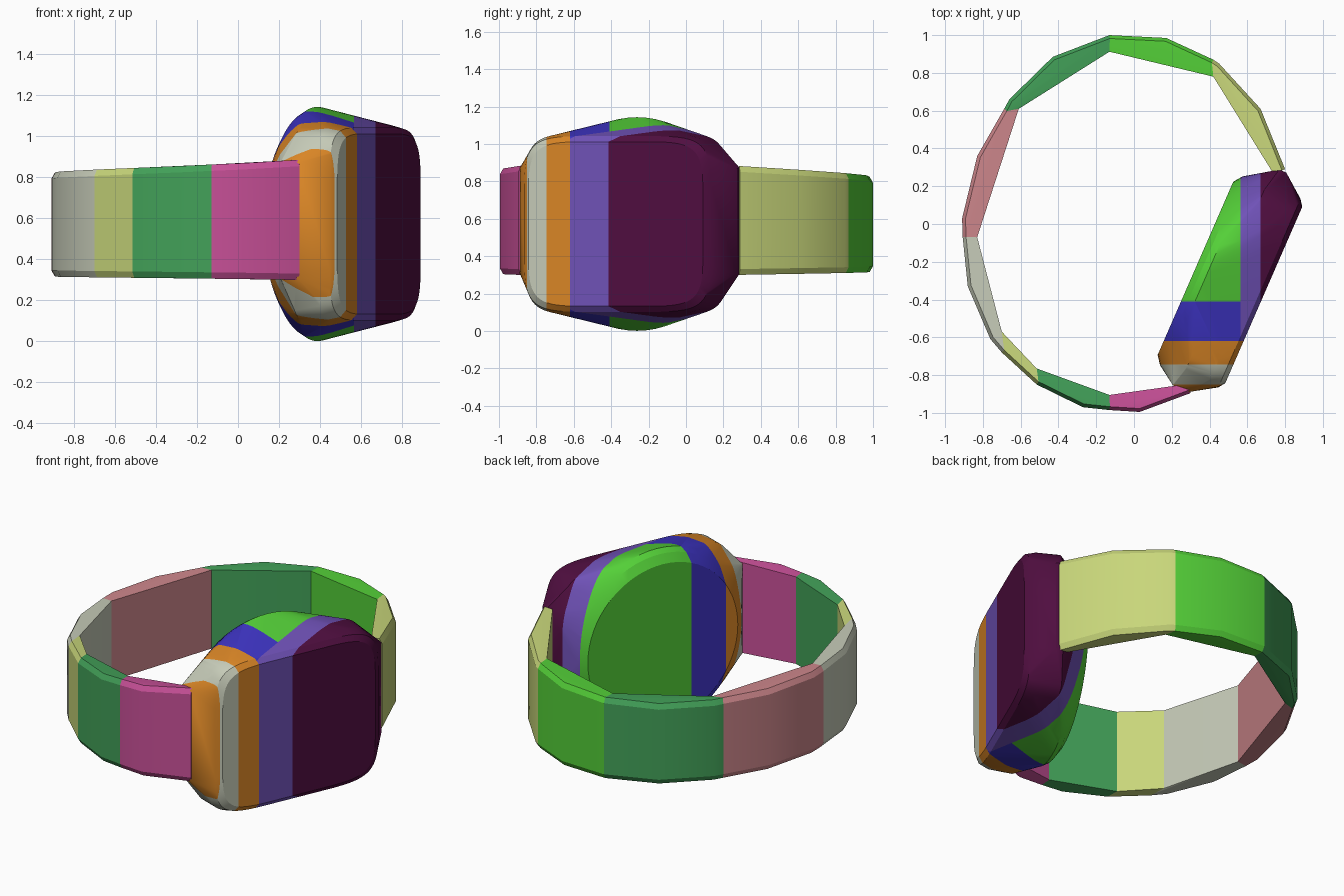
import bpy, bmesh, math
from mathutils import Vector

cube = bpy.data.objects.get("Cube")
if cube:
    bpy.data.objects.remove(cube, do_unlink=True)


def linear(c):
    c /= 255
    return c / 12.92 if c <= 0.04045 else ((c + 0.055) / 1.055) ** 2.4


def material(name, rgb):
    m = bpy.data.materials.new(name)
    col = tuple(linear(c) for c in rgb) + (1.0,)
    m.diffuse_color = col
    m.use_nodes = True
    m.node_tree.nodes["Principled BSDF"].inputs["Base Color"].default_value = col
    return m


MATS = {n: material(n, c) for n, c in {
    "bright_green": (84, 208, 56), "sea_green": (66, 160, 88),
    "straw_yellow": (200, 214, 122), "dusty_pink": (206, 135, 140),
    "pale_grey": (198, 203, 184), "magenta": (200, 80, 152),
    "dark_plum": (80, 14, 64), "violet": (112, 82, 184),
    "deep_blue": (62, 52, 196), "orange": (218, 134, 38)}.items()}


def hull(points):
    """Convex solid around a set of points."""
    bm = bmesh.new()
    for p in points:
        bm.verts.new(p)
    bmesh.ops.convex_hull(bm, input=bm.verts[:])
    bmesh.ops.delete(bm, geom=[v for v in bm.verts if not v.link_faces], context='VERTS')
    bmesh.ops.dissolve_limit(bm, angle_limit=math.radians(1), verts=bm.verts[:], edges=bm.edges[:])
    bmesh.ops.recalc_face_normals(bm, faces=bm.faces[:])
    return bm


def finish(bm, name, mats):
    me = bpy.data.meshes.new(name)
    bm.to_mesh(me)
    bm.free()
    ob = bpy.data.objects.new(name, me)
    bpy.context.collection.objects.link(ob)
    for m in mats:
        me.materials.append(MATS[m])
    bpy.ops.object.select_all(action='DESELECT')
    ob.select_set(True)
    bpy.context.view_layer.objects.active = ob
    bpy.ops.object.shade_smooth_by_angle(angle=math.radians(25))
    return ob


# --- Strap: convex links, each from an outer bend and a straight inner chord
MID_Z = 0.572


def link(name, mat, outer, inner):
    pts = []
    for i, (x, y) in enumerate(outer + inner):
        d = math.hypot(x - 0.5, y + 0.3)              # strap widens near the case
        top = 0.89 - 0.075 * (d - 0.61)
        bot = 0.295 + 0.02 * min(1, max(0, d - 0.61))
        if i < len(outer):                            # softened outer rim
            pts += [(x, y, top - 0.035), (x, y, bot + 0.035)]
            k = 1 - 0.018 / math.hypot(x, y)
            x, y = x * k, y * k
            pts += [(x, y, top - 0.004), (x, y, bot + 0.004)]
        else:
            pts += [(x, y, top - 0.012), (x, y, bot + 0.012)]
    finish(hull(pts), name, [mat])


link("strap_link_front", "magenta",
     [(-0.13, -0.985), (0.03, -0.995), (0.30, -0.895)], [(-0.13, -0.905), (0.30, -0.845)])
link("strap_link_front_right", "sea_green",
     [(-0.13, -0.985), (-0.27, -0.97), (-0.515, -0.85)], [(-0.13, -0.905), (-0.515, -0.765)])
link("strap_link_short", "straw_yellow",
     [(-0.515, -0.85), (-0.70, -0.68)], [(-0.515, -0.765), (-0.70, -0.57)])
link("strap_link_right", "pale_grey",
     [(-0.70, -0.68), (-0.76, -0.61), (-0.88, -0.33), (-0.907, -0.07)],
     [(-0.70, -0.57), (-0.83, -0.07)])
link("strap_link_back_right", "dusty_pink",
     [(-0.907, -0.07), (-0.91, 0.03), (-0.83, 0.36), (-0.687, 0.61)],
     [(-0.83, -0.07), (-0.61, 0.61)])
link("strap_link_back", "sea_green",
     [(-0.687, 0.61), (-0.66, 0.66), (-0.43, 0.885), (-0.13, 1.0)],
     [(-0.61, 0.61), (-0.13, 0.912)])
link("strap_link_back_left", "bright_green",
     [(-0.13, 1.0), (0.17, 0.985), (0.42, 0.87)], [(-0.13, 0.912), (0.42, 0.78)])
link("strap_link_left", "straw_yellow",
     [(0.42, 0.87), (0.45, 0.85), (0.67, 0.61), (0.80, 0.29)], [(0.42, 0.78), (0.73, 0.28)])

# --- Watch case: round back blending into a rounded square front
ALONG = Vector((0.40, 0.9165, 0))
OUT = Vector((0.9165, -0.40, 0))


def place(u, n, z):
    return ALONG * u + OUT * n + Vector((0, 0, z))


def ring(n, half_u, half_z, power, centre, steps=64):
    """Superellipse section of the case at depth n."""
    def curve(c, r):
        return math.copysign(abs(c) ** (2 / power), c) * r
    return [place(centre + curve(math.cos(a), half_u), n, MID_Z + curve(math.sin(a), half_z))
            for a in (2 * math.pi * i / steps for i in range(steps))]


case_pts = []
for n, hu, hz, power, centre in (
        (0.392, 0.500, 0.500, 2, -0.085),
        (0.425, 0.545, 0.550, 2, -0.085),
        (0.460, 0.565, 0.571, 2, -0.085),
        (0.560, 0.565, 0.490, 6, -0.075),
        (0.700, 0.560, 0.485, 6, -0.075),
        (0.755, 0.545, 0.470, 6, -0.070),
        (0.780, 0.510, 0.440, 6, -0.070)):
    case_pts += ring(n, hu, hz, power, centre)
# lugs that meet the strap
for z in (0.31, 0.87):
    case_pts += [place(0.572, 0.59, z), place(0.572, 0.63, z),
                 place(-0.70, 0.53, z), place(-0.70, 0.62, z)]

bm = hull(case_pts)
for co, no in (((0.67, 0, 0), (1, 0, 0)), ((0.565, 0, 0), (1, 0, 0)),
               ((0, -0.85, 0), (0, 1, 0)), ((0, -0.745, 0), (0, 1, 0)),
               ((0, -0.62, 0), (0, 1, 0)), ((0, -0.41, 0), (0, 1, 0))):
    bmesh.ops.bisect_plane(bm, geom=bm.verts[:] + bm.edges[:] + bm.faces[:],
                           plane_co=co, plane_no=no)

# colour bands across the case
BANDS = ["dark_plum", "orange", "pale_grey", "violet", "deep_blue", "bright_green"]
for f in bm.faces:
    c = f.calc_center_median()
    if c.x > 0.67:
        name = "dark_plum"
    elif c.y < -0.85:
        name = "orange"
    elif c.y < -0.745:
        name = "pale_grey"
    elif c.y < -0.62:
        name = "orange"
    elif c.x > 0.565:
        name = "violet"
    elif c.y < -0.41:
        name = "deep_blue"
    else:
        name = "bright_green"
    f.material_index = BANDS.index(name)
finish(bm, "watch_case", BANDS)
